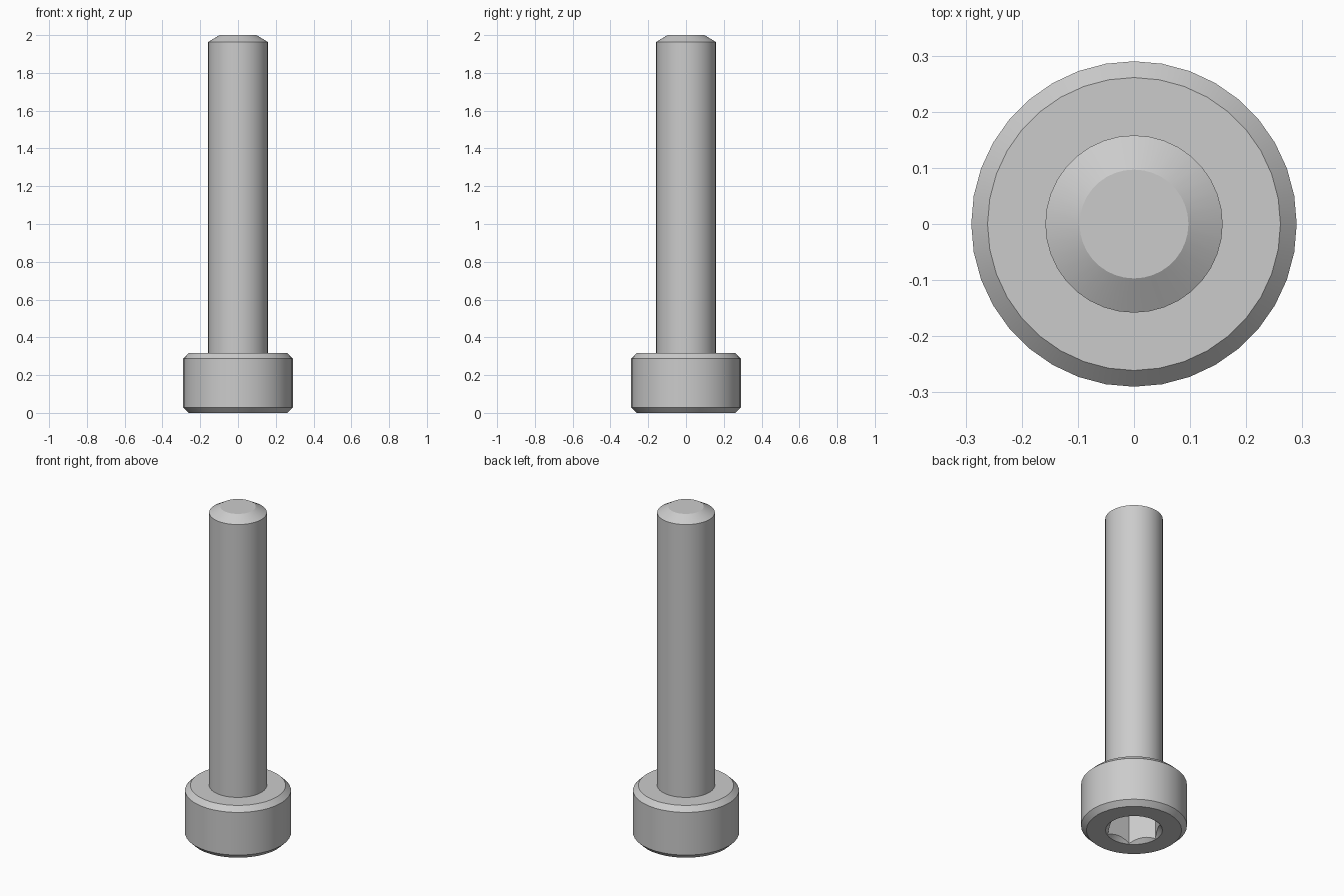
import bpy, bmesh
from math import radians

cube = bpy.data.objects.get("Cube")
if cube:
    bpy.data.objects.remove(cube, do_unlink=True)

SIDES = 36
HEAD_R, HEAD_H, BEVEL = 0.29, 0.316, 0.029
SHAFT_R, TIP_R, TOP = 0.158, 0.097, 2.0
HEX_R, HEX_DEPTH, MOUTH_R = 0.152, 0.19, 0.156

steel = bpy.data.materials.new("steel grey")
steel.use_nodes = True
steel.diffuse_color = (0.6, 0.6, 0.6, 1)
steel.node_tree.nodes["Principled BSDF"].inputs["Base Color"].default_value = (0.6, 0.6, 0.6, 1)


def lathe(name, profile, sides, turn=0):
    """Revolve (radius, height) points around z and cap both ends."""
    bm = bmesh.new()
    verts = [bm.verts.new((r, 0, z)) for r, z in profile]
    edges = [bm.edges.new(pair) for pair in zip(verts, verts[1:])]
    bmesh.ops.spin(bm, geom=verts + edges, cent=(0, 0, 0), axis=(0, 0, 1),
                   angle=radians(360), steps=sides)
    bmesh.ops.remove_doubles(bm, verts=bm.verts, dist=0.0005)
    bmesh.ops.holes_fill(bm, edges=[e for e in bm.edges if e.is_boundary], sides=0)
    bmesh.ops.recalc_face_normals(bm, faces=bm.faces)
    mesh = bpy.data.meshes.new(name)
    bm.to_mesh(mesh)
    bm.free()
    mesh.materials.append(steel)
    obj = bpy.data.objects.new(name, mesh)
    bpy.context.collection.objects.link(obj)
    return obj


# Bolt body: bevelled head, shaft and tapered tip
bolt = lathe("socket_head_bolt", [
    (HEAD_R - BEVEL, 0), (HEAD_R, BEVEL),
    (HEAD_R, HEAD_H - BEVEL), (HEAD_R - BEVEL, HEAD_H),
    (SHAFT_R, HEAD_H), (SHAFT_R, TOP - 0.036), (TIP_R, TOP)], SIDES)

# Hexagonal socket and its countersunk mouth
cutters = [
    lathe("hex_socket_cutter", [(HEX_R, -0.05), (HEX_R, HEX_DEPTH)], 6),
    lathe("countersink_cutter", [(MOUTH_R + 0.02, -0.02), (MOUTH_R - 0.03, 0.03)], SIDES)]

bpy.ops.object.select_all(action='DESELECT')
bpy.context.view_layer.objects.active = bolt
bolt.select_set(True)
for cutter in cutters:
    cutter.hide_render = True
    mod = bolt.modifiers.new(cutter.name, 'BOOLEAN')
    mod.operation = 'DIFFERENCE'
    mod.solver = 'EXACT'
    mod.object = cutter
    bpy.ops.object.modifier_apply(modifier=mod.name)
    bpy.data.objects.remove(cutter, do_unlink=True)

bpy.ops.object.shade_smooth_by_angle(angle=radians(25))
